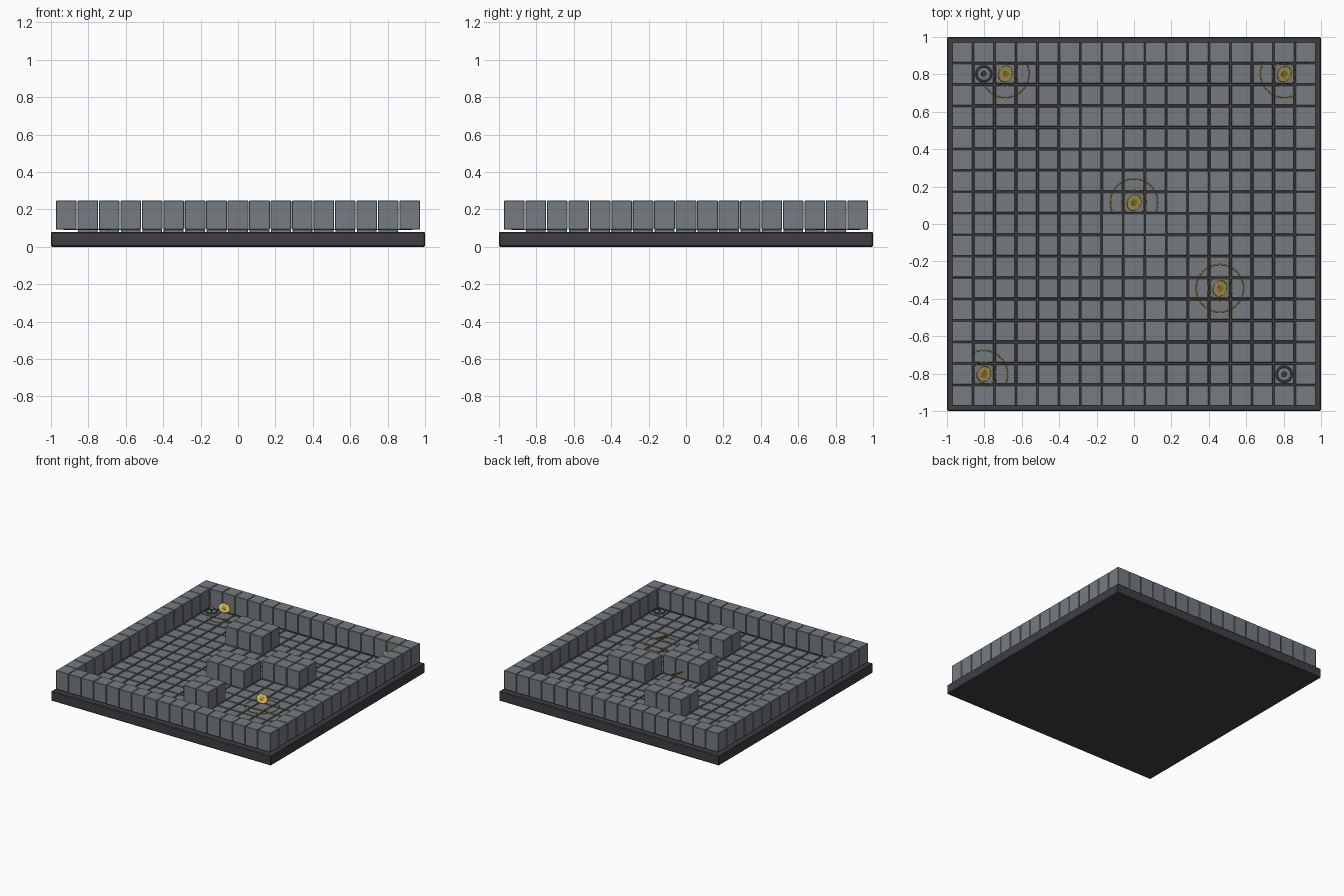
import bpy, bmesh, math
from mathutils import Matrix, Vector

if "Cube" in bpy.data.objects:
    bpy.data.objects.remove(bpy.data.objects["Cube"])

PITCH = 1.95 / 17          # grid cell size
FLOOR_Z = 0.092            # top of the floor tiles


def material(name, rgb):
    m = bpy.data.materials.new(name)
    m.diffuse_color = (*rgb, 1)
    m.use_nodes = True
    m.node_tree.nodes["Principled BSDF"].inputs["Base Color"].default_value = m.diffuse_color
    return m


STONE = material("wall grey", (0.18, 0.20, 0.22))
TILE = material("floor grey", (0.18, 0.195, 0.21))
DARK = material("base charcoal", (0.05, 0.048, 0.055))
STEEL = material("pad steel", (0.09, 0.095, 0.105))
GOLD = material("coin gold", (0.66, 0.50, 0.12))
OLD_GOLD = material("ring gold", (0.40, 0.29, 0.04))


def finish(bm, name, mat, bevel=0.0, smooth=False):
    me = bpy.data.meshes.new(name)
    bm.to_mesh(me)
    bm.free()
    ob = bpy.data.objects.new(name, me)
    bpy.context.collection.objects.link(ob)
    me.materials.append(mat)
    if bevel:
        mod = ob.modifiers.new("bevel", "BEVEL")
        mod.width = bevel
        mod.segments = 1
    if smooth:
        bpy.context.view_layer.objects.active = ob
        ob.select_set(True)
        bpy.ops.object.shade_smooth_by_angle(angle=math.radians(35))
        ob.select_set(False)
    return ob


def boxes(name, cells, width, z0, z1, mat, bevel):
    """One box of the given width on every grid cell."""
    bm = bmesh.new()
    for i, j in cells:
        mtx = Matrix.Translation((i * PITCH, j * PITCH, (z0 + z1) / 2))
        bmesh.ops.create_cube(bm, size=1, matrix=mtx @ Matrix.Diagonal((width, width, z1 - z0, 1)))
    return finish(bm, name, mat, bevel)


def disc(name, loc, radius, depth, mat, normal=(0, 0, 1), top=None):
    rot = Vector(normal).to_track_quat("Z", "Y").to_matrix().to_4x4()
    bm = bmesh.new()
    bmesh.ops.create_cone(bm, cap_ends=True, segments=24, radius1=radius,
                          radius2=radius if top is None else top, depth=depth,
                          matrix=Matrix.Translation(loc) @ rot)
    return finish(bm, name, mat, smooth=True)


def ring(name, loc, radius, thick, mat, normal=(0, 0, 1), segs=40):
    rot = Vector(normal).to_track_quat("Z", "Y").to_matrix().to_4x4()
    mtx = Matrix.Translation(loc) @ rot
    bm = bmesh.new()
    sides = 6
    rows = []
    for k in range(segs):
        a = 2 * math.pi * k / segs
        row = []
        for s in range(sides):
            b = 2 * math.pi * s / sides
            r = radius + thick * math.cos(b)
            row.append(bm.verts.new(mtx @ Vector((r * math.cos(a), r * math.sin(a), thick * math.sin(b)))))
        rows.append(row)
    for k in range(segs):
        p, q = rows[k], rows[(k + 1) % segs]
        for s in range(sides):
            t = (s + 1) % sides
            bm.faces.new((p[s], q[s], q[t], p[t]))
    return finish(bm, name, mat, smooth=True)


# Base slab
bm = bmesh.new()
bmesh.ops.create_cube(bm, size=1, matrix=Matrix.Translation((0, 0, 0.04)) @ Matrix.Diagonal((2, 2, 0.08, 1)))
finish(bm, "base_slab", DARK, 0.006)

# Floor tiles
boxes("floor_tiles", [(i, j) for i in range(-7, 8) for j in range(-7, 8)],
      0.106, 0.075, FLOOR_Z, TILE, 0.003)

# Perimeter wall blocks
boxes("outer_wall", [(i, j) for i in range(-8, 9) for j in range(-8, 9) if max(abs(i), abs(j)) == 8],
      0.111, FLOOR_Z, 0.247, STONE, 0.003)

# Inner obstacles: first and last cell in x, then in y
for n, (i0, i1, j0, j1) in enumerate([(-3, -1, 4, 5), (-1, 1, -1, 0), (2, 4, 1, 2), (0, 1, -5, -4)]):
    boxes(f"inner_wall_{n + 1}", [(i, j) for i in range(i0, i1 + 1) for j in range(j0, j1 + 1)],
          0.111, FLOOR_Z, 0.24, STONE, 0.003)

# Tilted coins above flat marker rings
TILT = Vector((0.5, -0.25, 0.83)).normalized()
for n, (i, j) in enumerate([(0, 1), (4, -3), (7, 7), (-6, 7), (-7, -7)]):
    x, y = i * PITCH, j * PITCH
    centre = Vector((x, y, 0.156))
    disc(f"coin_{n + 1}", centre, 0.042, 0.008, GOLD, TILT)
    ring(f"coin_rim_{n + 1}", centre, 0.041, 0.005, GOLD, TILT, 24)
    disc(f"coin_boss_{n + 1}", centre, 0.018, 0.013, OLD_GOLD, TILT)
    ring(f"inner_marker_{n + 1}", (x, y, FLOOR_Z + 0.001), 0.064, 0.0028, OLD_GOLD)
    ring(f"outer_marker_{n + 1}", (x, y, FLOOR_Z + 0.001), 0.127, 0.0028, OLD_GOLD)

# Start pads in opposite corners
for n, (i, j) in enumerate([(-7, 7), (7, -7)]):
    x, y = i * PITCH, j * PITCH
    disc(f"pad_plate_{n + 1}", (x, y, FLOOR_Z + 0.003), 0.036, 0.006, TILE)
    ring(f"pad_ring_{n + 1}", (x, y, FLOOR_Z + 0.008), 0.04, 0.006, STEEL, segs=24)
    disc(f"pad_pin_{n + 1}", (x, y, FLOOR_Z + 0.018), 0.006, 0.03, STEEL)
    disc(f"pad_cap_{n + 1}", (x, y, FLOOR_Z + 0.034), 0.015, 0.006, STEEL, TILT)
